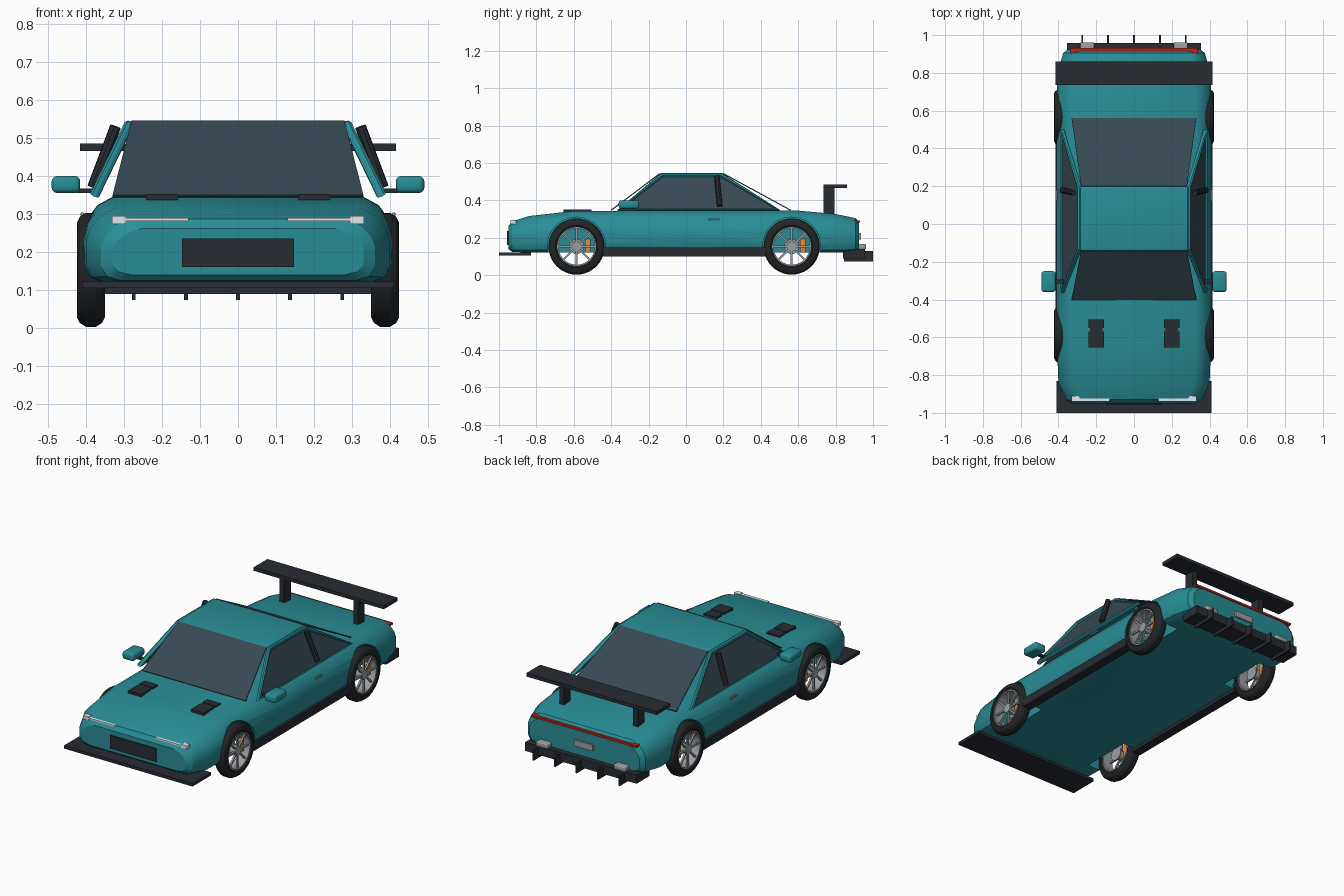
import bpy, bmesh, math
from mathutils import Vector, Matrix

cube = bpy.data.objects.get("Cube")
if cube:
    bpy.data.objects.remove(cube, do_unlink=True)


def material(name, r, g, b):
    m = bpy.data.materials.new(name)
    m.use_nodes = True
    m.diffuse_color = (r, g, b, 1)
    m.node_tree.nodes["Principled BSDF"].inputs["Base Color"].default_value = (r, g, b, 1)
    return m


TEAL = material("teal_paint", .022, .27, .31)
BLACK = material("black_trim", .021, .025, .032)
RUBBER = material("rubber", .016, .018, .02)
GLASS = material("dark_glass", .038, .065, .085)
METAL = material("grey_metal", .33, .35, .37)
WHITE = material("headlight_white", .75, .82, .85)
RED = material("tail_red", .5, .02, .01)
ORANGE = material("caliper_orange", .8, .25, .03)
SIDES = (("left", 1), ("right", -1))


def finish(name, bm, mat, smooth=True):
    bmesh.ops.recalc_face_normals(bm, faces=bm.faces)
    me = bpy.data.meshes.new(name)
    bm.to_mesh(me)
    bm.free()
    me.materials.append(mat)
    ob = bpy.data.objects.new(name, me)
    bpy.context.collection.objects.link(ob)
    if smooth:
        shade(ob)
    return ob


def select(ob):
    bpy.ops.object.select_all(action='DESELECT')
    ob.select_set(True)
    bpy.context.view_layer.objects.active = ob


def shade(ob):
    select(ob)
    bpy.ops.object.shade_smooth_by_angle(angle=math.radians(30))


def add_box(bm, centre, size, matrix=Matrix()):
    m = matrix @ Matrix.Translation(centre) @ Matrix.Diagonal((*size, 1))
    bmesh.ops.create_cube(bm, size=1, matrix=m)


def box(name, x, y, z, mat, bevel=0):
    """Box from (min, max) ranges, with optional rounded edges."""
    bm = bmesh.new()
    add_box(bm, [sum(r) / 2 for r in (x, y, z)], [abs(r[1] - r[0]) for r in (x, y, z)])
    if bevel:
        bmesh.ops.bevel(bm, geom=bm.edges[:], offset=bevel, segments=3, profile=.5, affect='EDGES')
    return finish(name, bm, mat, bevel > 0)


def pair(name, x, y, z, mat, bevel=0):
    for side, s in SIDES:
        box(f"{name}_{side}", (s * x[0], s * x[1]), y, z, mat, bevel)


def panel(name, points, mat, thickness=.006):
    """Flat sheet given a little thickness."""
    bm = bmesh.new()
    bm.faces.new([bm.verts.new(p) for p in points])
    ob = finish(name, bm, mat, False)
    mod = ob.modifiers.new("thickness", 'SOLIDIFY')
    mod.thickness, mod.offset = thickness, 0
    return ob


def tube(name, points, radius, mat, closed=False):
    cu = bpy.data.curves.new(name, 'CURVE')
    cu.dimensions, cu.bevel_depth, cu.bevel_resolution = '3D', radius, 2
    cu.use_fill_caps = True
    sp = cu.splines.new('POLY')
    sp.points.add(len(points) - 1)
    for p, co in zip(sp.points, points):
        p.co = (*co, 1)
    sp.use_cyclic_u = closed
    cu.materials.append(mat)
    ob = bpy.data.objects.new(name, cu)
    bpy.context.collection.objects.link(ob)
    select(ob)
    bpy.ops.object.convert(target='MESH')
    shade(bpy.context.object)


def lathe(name, profile, mat, centre, steps=40):
    """Closed (x, radius) profile turned around the x axis."""
    bm = bmesh.new()
    rings = [[bm.verts.new((x, r * math.cos(a), r * math.sin(a))) for x, r in profile]
             for a in (math.tau * i / steps for i in range(steps))]
    n = len(profile)
    for i in range(steps):
        a, b = rings[i], rings[(i + 1) % steps]
        for j in range(n):
            k = (j + 1) % n
            bm.faces.new((a[j], a[k], b[k], b[j]))
    bmesh.ops.translate(bm, verts=bm.verts, vec=centre)
    return finish(name, bm, mat)


def cylinder(name, radius, x0, x1, centre, mat, steps=40):
    bm = bmesh.new()
    m = Matrix.Translation(Vector(centre) + Vector(((x0 + x1) / 2, 0, 0))) @ Matrix.Rotation(math.pi / 2, 4, 'Y')
    bmesh.ops.create_cone(bm, cap_ends=True, segments=steps, radius1=radius, radius2=radius,
                          depth=abs(x1 - x0), matrix=m)
    return finish(name, bm, mat)


# Body shell: rounded sections (y, half width, bottom, top) lofted along the length
stations = [(-.95, .33, .14, .262), (-.93, .36, .125, .287), (-.84, .4, .12, .316),
            (-.6, .41, .12, .343), (0, .41, .12, .343), (.6, .41, .12, .345),
            (.8, .405, .12, .327), (.905, .375, .125, .305), (.925, .35, .14, .285)]


def section(w, zb, zt):
    k = (zt - zb) / .225
    half = [(w - .05, zb), (w - .015, zb + .015 * k), (w, zb + .05 * k), (w, zt - .1 * k),
            (w - .012, zt - .06 * k), (w - .04, zt - .022 * k), (w - .08, zt)]
    return half + [(-x, z) for x, z in reversed(half)]


bm = bmesh.new()
loops = [[bm.verts.new((x, y, z)) for x, z in section(w, zb, zt)] for y, w, zb, zt in stations]
for a, b in zip(loops, loops[1:]):
    for j in range(len(a)):
        k = (j + 1) % len(a)
        bm.faces.new((a[j], a[k], b[k], b[j]))
bm.faces.new(loops[0])
bm.faces.new(loops[-1])
body = finish("body", bm, TEAL, False)

# Wheel wells
AXLES = (("front", -.585), ("rear", .565))
for end, y in AXLES:
    for side, s in SIDES:
        cutter = cylinder("well_cutter", .155, s * .29, s * .5, (0, y, .155), TEAL)
        mod = body.modifiers.new("well", 'BOOLEAN')
        mod.operation, mod.solver, mod.object = 'DIFFERENCE', 'EXACT', cutter
        select(body)
        bpy.ops.object.modifier_apply(modifier=mod.name)
        bpy.data.objects.remove(cutter, do_unlink=True)
shade(body)

# Wheels: tyre, rim, spokes, hub and caliper
tyre = [(.03, .103), (.037, .113), (.037, .124), (.029, .14), (.013, .15)]
tyre += [(-x, r) for x, r in reversed(tyre)]
rim = [(.031, .106), (.031, .097), (-.031, .097), (-.031, .106)]
for end, y in AXLES:
    for side, s in SIDES:
        tag = f"{end}_{side}"
        c = Vector((s * .387, y, .153))
        lathe("tyre_" + tag, tyre, RUBBER, c)
        lathe("rim_" + tag, rim, METAL, c)
        cylinder("hub_" + tag, .027, s * -.02, s * .026, c, METAL, 16)
        cylinder("brake_disc_" + tag, .04, s * -.025, s * -.018, c, METAL, 24)
        bm = bmesh.new()
        for i in range(8):
            turn = Matrix.Translation(c) @ Matrix.Rotation(math.tau * i / 8, 4, 'X')
            add_box(bm, (s * .018, 0, .06), (.01, .01, .08), turn)
        finish("spokes_" + tag, bm, METAL, False)
        box("caliper_" + tag, (c.x - .012, c.x + .012), (y + .045, y + .075), (.12, .195), ORANGE, .006)

# Cabin: roof, screens, side frames, side glass and door pillars
box("roof", (-.285, .285), (-.14, .2), (.525, .545), TEAL, .006)
for name, y0, y1 in (("windscreen", -.4, -.14), ("rear_window", .56, .2)):
    panel(name, [(-.33, y0, .347), (.33, y0, .347), (.28, y1, .543), (-.28, y1, .543)], GLASS)
for side, s in SIDES:
    frame = [(s * .377, -.355, .35), (s * .288, -.13, .533), (s * .288, .19, .533), (s * .377, .49, .35)]
    tube("window_frame_" + side, frame, .013, TEAL, True)
    panel("side_glass_" + side, frame, GLASS)
    tube("door_pillar_" + side, [(s * .322, .165, .53), (s * .382, .18, .37)], .015, BLACK)

# Mirrors and door handles
pair("mirror", (.415, .49), (-.36, -.25), (.355, .4), TEAL, .014)
pair("mirror_stem", (.36, .425), (-.315, -.295), (.355, .367), BLACK)
pair("door_handle", (.405, .414), (.12, .18), (.294, .304), METAL, .003)

# Bonnet vents
for side, s in SIDES:
    box("vent_front_" + side, (s * .158, s * .242), (-.655, -.57), (.335, .352), BLACK)
    box("vent_neck_" + side, (s * .166, s * .234), (-.57, -.55), (.335, .35), BLACK)
    box("vent_rear_" + side, (s * .158, s * .242), (-.55, -.505), (.335, .352), BLACK)

# Nose: headlights, grille and splitter
pair("headlight_strip", (.13, .33), (-.939, -.91), (.281, .289), WHITE)
pair("headlight_end", (.295, .332), (-.939, -.91), (.274, .294), WHITE)
box("grille", (-.147, .147), (-.957, -.94), (.16, .235), BLACK)
box("splitter", (-.41, .41), (-1, -.83), (.105, .122), BLACK)

# Side sills
pair("sill", (.36, .415), (-.445, .425), (.1, .148), BLACK)

# Tail: light strip, plate, exhausts and diffuser
box("tail_light", (-.335, .335), (.9, .931), (.281, .293), RED)
box("rear_plate", (-.06, .06), (.92, .935), (.19, .225), METAL)
box("diffuser", (-.355, .355), (.84, .957), (.09, .14), BLACK)
pair("exhaust", (.21, .285), (.9, .962), (.138, .166), METAL, .006)
for i in range(-2, 3):
    x = i * .137
    box(f"diffuser_fin_{i + 3}", (x - .005, x + .005), (.845, 1), (.073, .13), BLACK)

# Rear wing on two posts
box("wing", (-.415, .415), (.735, .86), (.465, .485), BLACK)
pair("wing_post", (.22, .25), (.735, .795), (.325, .468), BLACK)
